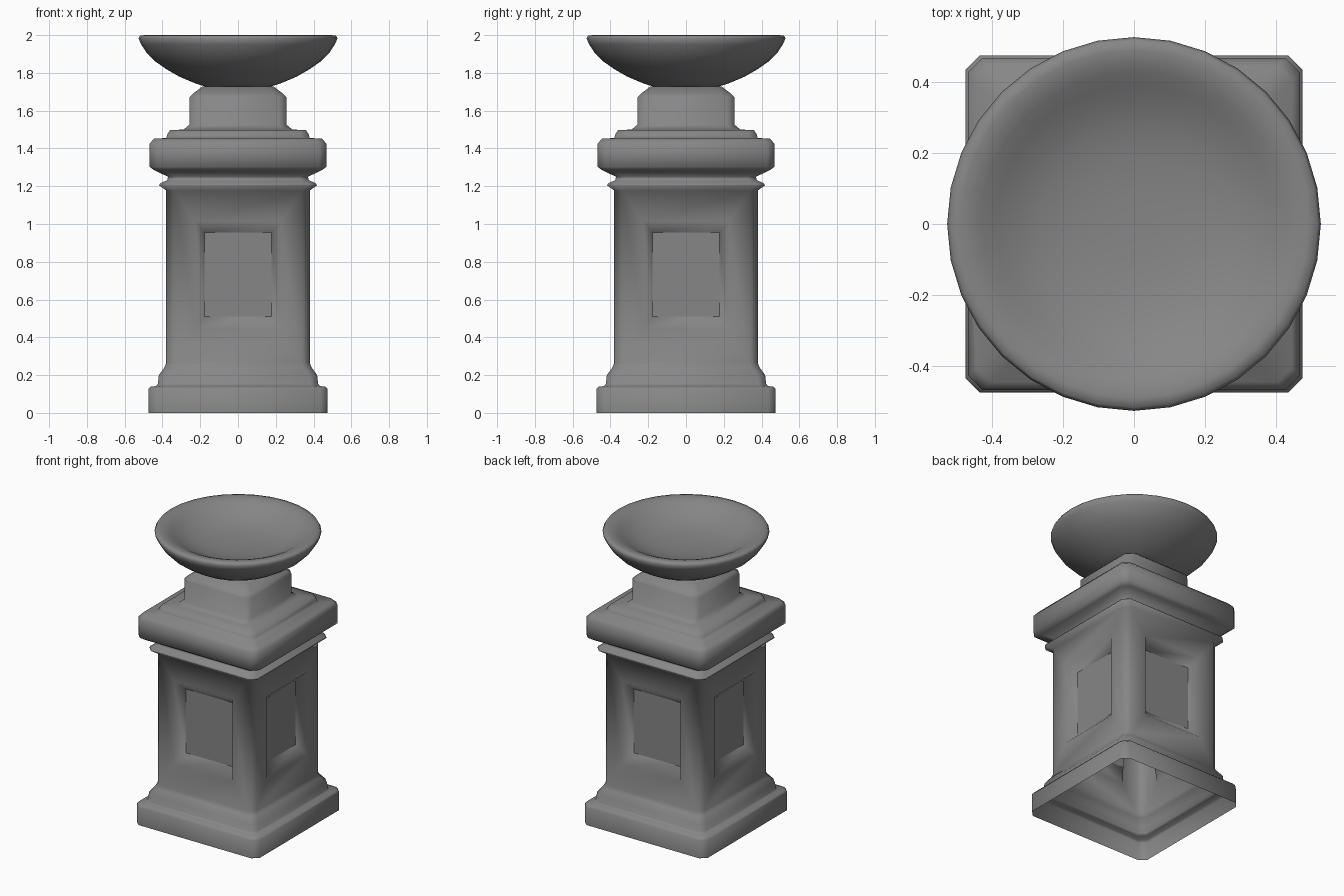
import bpy, bmesh, math
from mathutils import Matrix, Vector

if "Cube" in bpy.data.objects:
    bpy.data.objects.remove(bpy.data.objects["Cube"])

stone = bpy.data.materials.new("dark_stone")
stone.diffuse_color = (0.24, 0.24, 0.24, 1)
stone.use_nodes = True
stone.node_tree.nodes["Principled BSDF"].inputs["Base Color"].default_value = stone.diffuse_color


def finish(bm, name, angle):
    mesh = bpy.data.meshes.new(name)
    bm.to_mesh(mesh)
    bm.free()
    mesh.materials.append(stone)
    ob = bpy.data.objects.new(name, mesh)
    bpy.context.collection.objects.link(ob)
    bpy.ops.object.select_all(action='DESELECT')
    ob.select_set(True)
    bpy.context.view_layer.objects.active = ob
    bpy.ops.object.shade_smooth_by_angle(angle=math.radians(angle))
    return ob


def square_ring(bm, h, z, c):
    """Square of half width h with chamfered corners, two points per side."""
    ring = []
    for k in range(4):
        rot = Matrix.Rotation(k * math.pi / 2, 3, 'Z')
        for x in (-h + c, h - c):
            ring.append(bm.verts.new(rot @ Vector((x, -h, z))))
    return ring


def bridge(bm, a, b, skip=()):
    n = len(a)
    return [bm.faces.new((a[j], a[(j + 1) % n], b[(j + 1) % n], b[j]))
            for j in range(n) if j not in skip]


# Pedestal: hollow shell, (half width, height) from plinth up to the neck
BODY_LOW, BODY_TOP = 0.265, 1.177
profile = [(0.475, 0), (0.475, 0.125), (0.465, 0.138), (0.434, 0.142),
           (0.424, 0.155), (0.419, 0.2), (0.39, 0.24), (0.38, BODY_LOW),
           (0.38, BODY_TOP), (0.418, 1.205), (0.412, 1.215), (0.375, 1.232),
           (0.37, 1.25), (0.44, 1.283), (0.468, 1.302), (0.468, 1.425),
           (0.445, 1.452), (0.38, 1.455), (0.374, 1.475), (0.36, 1.497),
           (0.288, 1.5), (0.258, 1.525), (0.258, 1.67), (0.238, 1.69),
           (0.19, 1.727)]
bm = bmesh.new()
rings = [square_ring(bm, h, z, 0.04) for h, z in profile]
floors = []
for i, (a, b) in enumerate(zip(rings, rings[1:])):
    if profile[i][1] != BODY_LOW:
        bridge(bm, a, b)
        continue
    # Body: each of the four sides carries a recessed panel
    bridge(bm, a, b, skip=(0, 2, 4, 6))
    for k in range(4):
        rot = Matrix.Rotation(k * math.pi / 2, 3, 'Z')

        def rect(w, z0, z1, y):
            return [bm.verts.new(rot @ Vector((x, y, z))) for x, z in
                    ((-w, z0), (w, z0), (w, z1), (-w, z1))]
        side = [a[2 * k], a[2 * k + 1], b[2 * k + 1], b[2 * k]]
        outer = rect(0.225, 0.44, 1.015, -0.38)
        inner = rect(0.178, 0.51, 0.955, -0.317)
        bridge(bm, side, outer)
        bridge(bm, outer, inner)
        floors.append(bm.faces.new(inner))
bm.faces.new(rings[-1])
bm.faces.index_update()
floor_ids = [f.index for f in floors]
pedestal = finish(bm, "pedestal", 100)
for i in floor_ids:
    pedestal.data.polygons[i].use_smooth = False

# Bowl: revolved profile, outside from the foot to the lip, then the inside
bowl = [(0.165, 1.725), (0.23, 1.746), (0.31, 1.78), (0.38, 1.82),
        (0.44, 1.862), (0.485, 1.908), (0.512, 1.95), (0.527, 1.982),
        (0.518, 1.998), (0.49, 2.0), (0.46, 1.995), (0.43, 1.983),
        (0.39, 1.961), (0.34, 1.935), (0.27, 1.91), (0.18, 1.894),
        (0.08, 1.887)]
SEGMENTS = 32
bm = bmesh.new()
rings = []
for r, z in bowl:
    rings.append([bm.verts.new((r * math.cos(t), r * math.sin(t), z))
                  for t in (2 * math.pi * s / SEGMENTS for s in range(SEGMENTS))])
for a, b in zip(rings, rings[1:]):
    bridge(bm, a, b)
bm.faces.new(rings[0][::-1])
bm.faces.new(rings[-1])
finish(bm, "bowl", 100)
